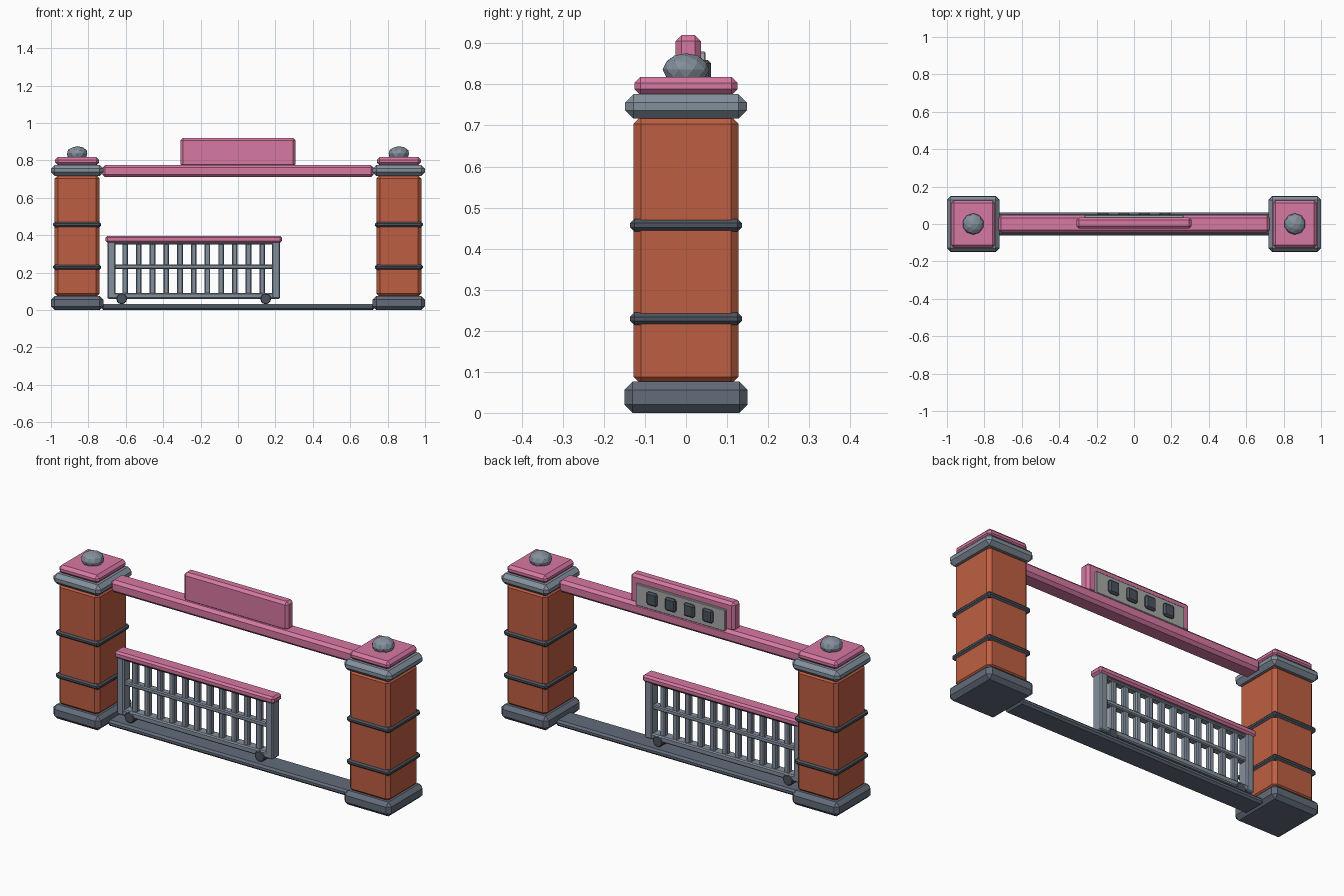
import bpy

cube = bpy.data.objects.get("Cube")
if cube:
    bpy.data.objects.remove(cube, do_unlink=True)


def linear(c):
    c /= 255
    return c / 12.92 if c <= 0.04045 else ((c + 0.055) / 1.055) ** 2.4


def material(name, r, g, b):
    col = (linear(r), linear(g), linear(b), 1)
    m = bpy.data.materials.new(name)
    m.use_nodes = True
    m.diffuse_color = col
    m.node_tree.nodes["Principled BSDF"].inputs["Base Color"].default_value = col
    return m


pink = material("pink paint", 214, 120, 162)
brick = material("brick orange", 190, 95, 66)
stone = material("slate stone", 98, 108, 122)
steel = material("light steel", 132, 144, 157)
dark = material("dark trim", 76, 83, 95)
pale = material("pale plate", 168, 170, 168)


def finish(name, mat, bevel):
    ob = bpy.context.object
    ob.name = name
    ob.data.materials.append(mat)
    bpy.ops.object.transform_apply(location=False, rotation=True, scale=True)
    if bevel:
        mod = ob.modifiers.new("chamfer", "BEVEL")
        mod.width = bevel
        mod.segments = 1
        mod.limit_method = 'ANGLE'
    return ob


def box(name, x, y, z, mat, bevel=0.0):
    """Chamfered block from (low, high) ranges on each axis."""
    ranges = (x, y, z)
    bpy.ops.mesh.primitive_cube_add(size=1, location=[(a + b) / 2 for a, b in ranges])
    bpy.context.object.scale = [b - a for a, b in ranges]
    return finish(name, mat, bevel)


def around(c, half):
    return (c - half, c + half)


# Pillars: stacked blocks (name, half width, half depth, z range, material, chamfer)
layers = [
    ("base", 0.14, 0.15, (0, 0.076), stone, 0.02),
    ("column", 0.12, 0.128, (0.07, 0.722), brick, 0.018),
    ("lower_band", 0.128, 0.136, (0.214, 0.244), dark, 0.01),
    ("upper_band", 0.128, 0.136, (0.442, 0.472), dark, 0.01),
    ("capital", 0.14, 0.148, (0.717, 0.776), steel, 0.02),
    ("top_slab", 0.118, 0.126, (0.774, 0.818), pink, 0.015),
]
for side, px in (("left", 0.86), ("right", -0.86)):
    for name, hw, hd, z, mat, bevel in layers:
        box(f"{side}_pillar_{name}", around(px, hw), around(0, hd), z, mat, bevel)
    bpy.ops.mesh.primitive_ico_sphere_add(subdivisions=2, radius=1, location=(px, 0, 0.836))
    bpy.context.object.scale = (0.057, 0.057, 0.04)
    finish(f"{side}_pillar_finial", steel, 0)

# Ground track and overhead beam
box("ground_track", around(0, 0.73), around(0, 0.062), (0, 0.032), stone, 0.01)
box("top_beam", around(0, 0.725), around(0, 0.048), (0.71, 0.776), pink, 0.015)

# Sign board with the plate and blocks on its back
box("sign_board", around(0, 0.308), (-0.025, 0.036), (0.765, 0.92), pink, 0.014)
box("sign_plate", around(0, 0.265), (0.03, 0.048), (0.765, 0.88), pale, 0.003)
for i in range(4):
    box(f"sign_block_{i + 1}", around(-0.165 + i * 0.11, 0.031), (0.04, 0.061),
        (0.79, 0.859), dark, 0.008)

# Sliding gate: frame, rails, bars
lo, hi = -0.677, 0.203
for name, x in (("right", lo), ("left", hi)):
    box(f"gate_{name}_post", around(x, 0.022), around(0, 0.03), (0.06, 0.37), steel, 0.006)
box("gate_bottom_rail", (lo, hi), around(0, 0.028), (0.06, 0.092), steel, 0.006)
box("gate_middle_rail", (lo, hi), around(0, 0.02), (0.219, 0.243), steel, 0.005)
box("gate_upper_rail", (lo, hi), around(0, 0.02), (0.35, 0.37), steel, 0.005)
box("gate_top_rail", (-0.709, 0.235), around(0, 0.038), (0.36, 0.397), pink, 0.01)
bars = 11
for i in range(bars):
    x = lo + (hi - lo) * (i + 1) / (bars + 1)
    box(f"gate_bar_{i + 1}", around(x, 0.015), around(0, 0.015), (0.08, 0.365), steel, 0.005)

# Gate wheels rolling on the track
for name, x in (("right", -0.622), ("left", 0.148)):
    bpy.ops.mesh.primitive_cylinder_add(vertices=12, radius=0.029, depth=0.064,
                                        location=(x, 0, 0.06), rotation=(1.5708, 0, 0))
    finish(f"gate_{name}_wheel", dark, 0.004)
